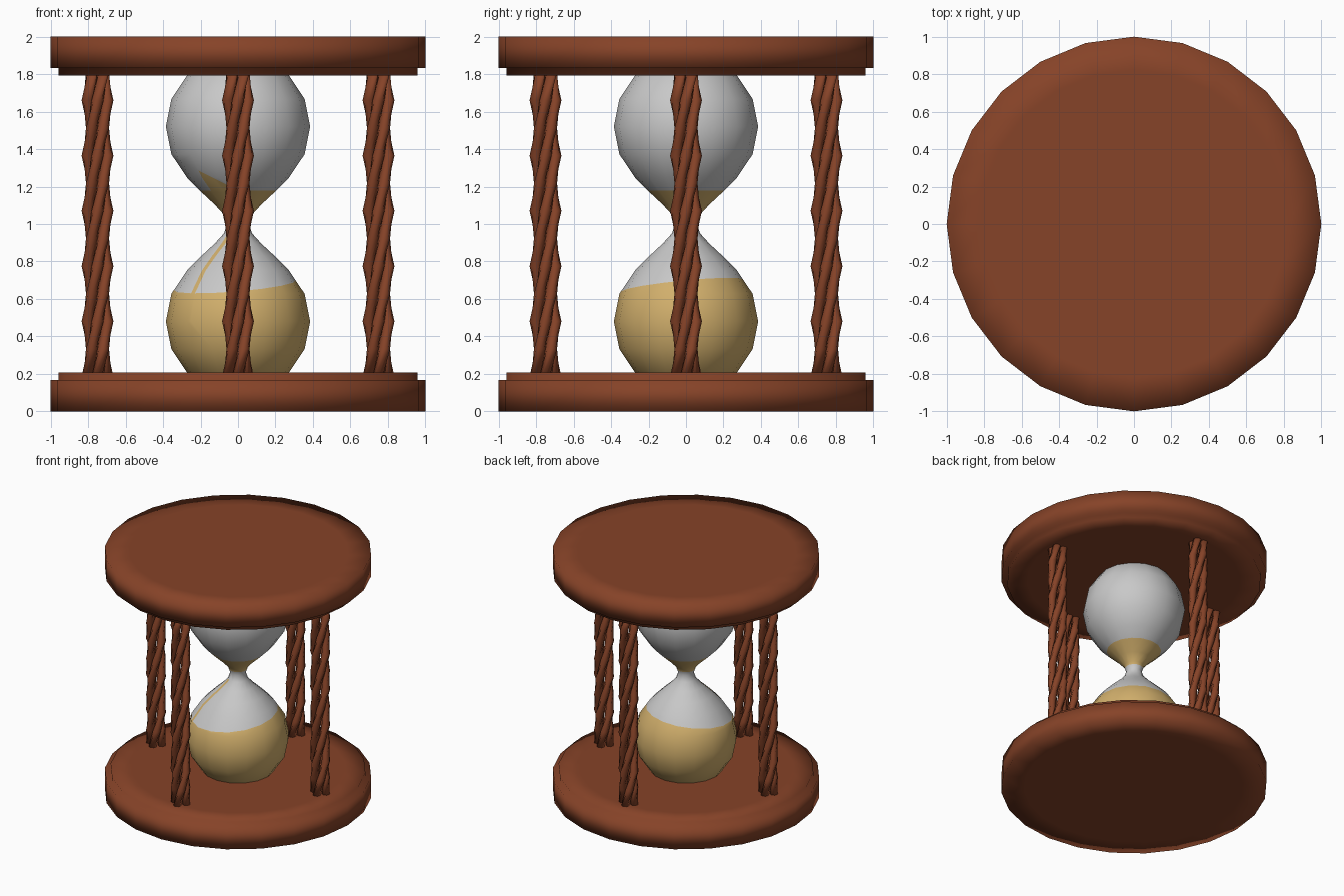
import bpy, bmesh, math
from mathutils import Vector

if "Cube" in bpy.data.objects:
    bpy.data.objects.remove(bpy.data.objects["Cube"])


def mat(name, col):
    m = bpy.data.materials.new(name)
    m.diffuse_color = (*col, 1)
    m.use_nodes = True
    m.node_tree.nodes["Principled BSDF"].inputs["Base Color"].default_value = m.diffuse_color
    return m


WOOD = mat("reddish wood", (0.24, 0.056, 0.021))
GLASS = mat("pale grey glass", (0.58, 0.58, 0.58))
SAND = mat("golden sand", (0.64, 0.43, 0.15))


def finish(bm, name, mats):
    bmesh.ops.recalc_face_normals(bm, faces=bm.faces)
    for f in bm.faces:
        f.smooth = True
    me = bpy.data.meshes.new(name)
    bm.to_mesh(me)
    bm.free()
    for m in mats:
        me.materials.append(m)
    ob = bpy.data.objects.new(name, me)
    bpy.context.collection.objects.link(ob)
    return ob


def skin(bm, rings):
    """Join vertex rings with quads and cap both ends."""
    vs = [[bm.verts.new(p) for p in r] for r in rings]
    n = len(vs[0])
    for a, b in zip(vs, vs[1:]):
        for i in range(n):
            j = (i + 1) % n
            bm.faces.new((a[i], a[j], b[j], b[i]))
    bm.faces.new(vs[0][::-1])
    bm.faces.new(vs[-1])


def circle(r, z, n, cx=0, cy=0):
    return [Vector((cx + r * math.cos(2 * math.pi * i / n),
                    cy + r * math.sin(2 * math.pi * i / n), z)) for i in range(n)]


# wooden end discs, each with a small inner step
DISC = [(0.82, 0), (1, 0), (1, 0.168), (0.957, 0.168), (0.957, 0.207), (0.8, 0.207)]
for name, flip in (("bottom_disc", False), ("top_disc", True)):
    bm = bmesh.new()
    skin(bm, [circle(r, 2 - z if flip else z, 24) for r, z in DISC])
    finish(bm, name, [WOOD])

# glass bulbs: two spheres flowing into a narrow neck
R = 0.385
half = [(0.058, 1.0), (0.075, 1.05), (0.125, 1.105), (0.195, 1.17)]
half += [(R * math.cos(math.radians(a)), 1.52 + R * math.sin(math.radians(a)))
         for a in (-45, -22.5, 0, 22.5, 45, 67.5)]
profile = [(r, 2 - z) for r, z in reversed(half[1:])] + half
bm = bmesh.new()
skin(bm, [circle(r, z, 16) for r, z in profile])


def cut(co, no, keep):
    fs = [f for f in bm.faces if keep(f.calc_center_median())]
    geom = set(fs)
    for f in fs:
        geom.update(f.edges)
        geom.update(f.verts)
    bmesh.ops.bisect_plane(bm, geom=list(geom), dist=1e-5, plane_co=co, plane_no=no)


TILT = Vector((-0.08, -0.10, 1))          # slope of the lower sand
front_left = lambda c: c.x < 0 and c.y < 0
cut((0, 0, 1.18), (0, 0, 1), lambda c: c.z > 1)
cut((0, 0, 1.03), (0, 0, 1), lambda c: c.z > 1)
cut((0, 0, 0.675), TILT, lambda c: c.z < 1)
cut((0, 0, 1), (1, -1, 0), lambda c: front_left(c) and 0.5 < c.z < 1.4)
cut((0.034, 0, 1), (1, -1, 0), lambda c: front_left(c) and 0.5 < c.z < 1)
cut((0, 0, 1.18), (0.5, 0, 1), lambda c: front_left(c) and 1 < c.z < 1.45)


def is_sand(c):
    d = c.x - c.y
    if c.z > 1:
        drift = front_left(c) and d > 0 and c.z + 0.5 * c.x < 1.18
        return c.z > 1.03 and (c.z < 1.18 or drift)
    trickle = front_left(c) and 0 < d < 0.034 and c.z < 0.96
    return TILT.dot(c) < 0.675 or trickle


for f in bm.faces:
    f.material_index = int(is_sand(f.calc_center_median()))
finish(bm, "glass_bulbs", [GLASS, SAND])

# twisted posts: four strands, an eighth of a turn per ring
for name, px, py in (("front_post", 0, -0.75), ("right_post", 0.75, 0),
                     ("back_post", 0, 0.75), ("left_post", -0.75, 0)):
    bm = bmesh.new()
    for s in range(4):
        rings = []
        for k in range(12):
            a = s * math.pi / 2 + k * math.pi / 4
            off = 0.042 if k % 2 else 0.053
            ring = circle(0.032, 0.185 + 0.1475 * k, 8)
            # each strand turns with the twist
            for p in ring:
                x, y = p.x, p.y
                p.x = px + off * math.cos(a) + x * math.cos(a) - y * math.sin(a)
                p.y = py + off * math.sin(a) + x * math.sin(a) + y * math.cos(a)
            rings.append(ring)
        skin(bm, rings)
    finish(bm, name, [WOOD])
